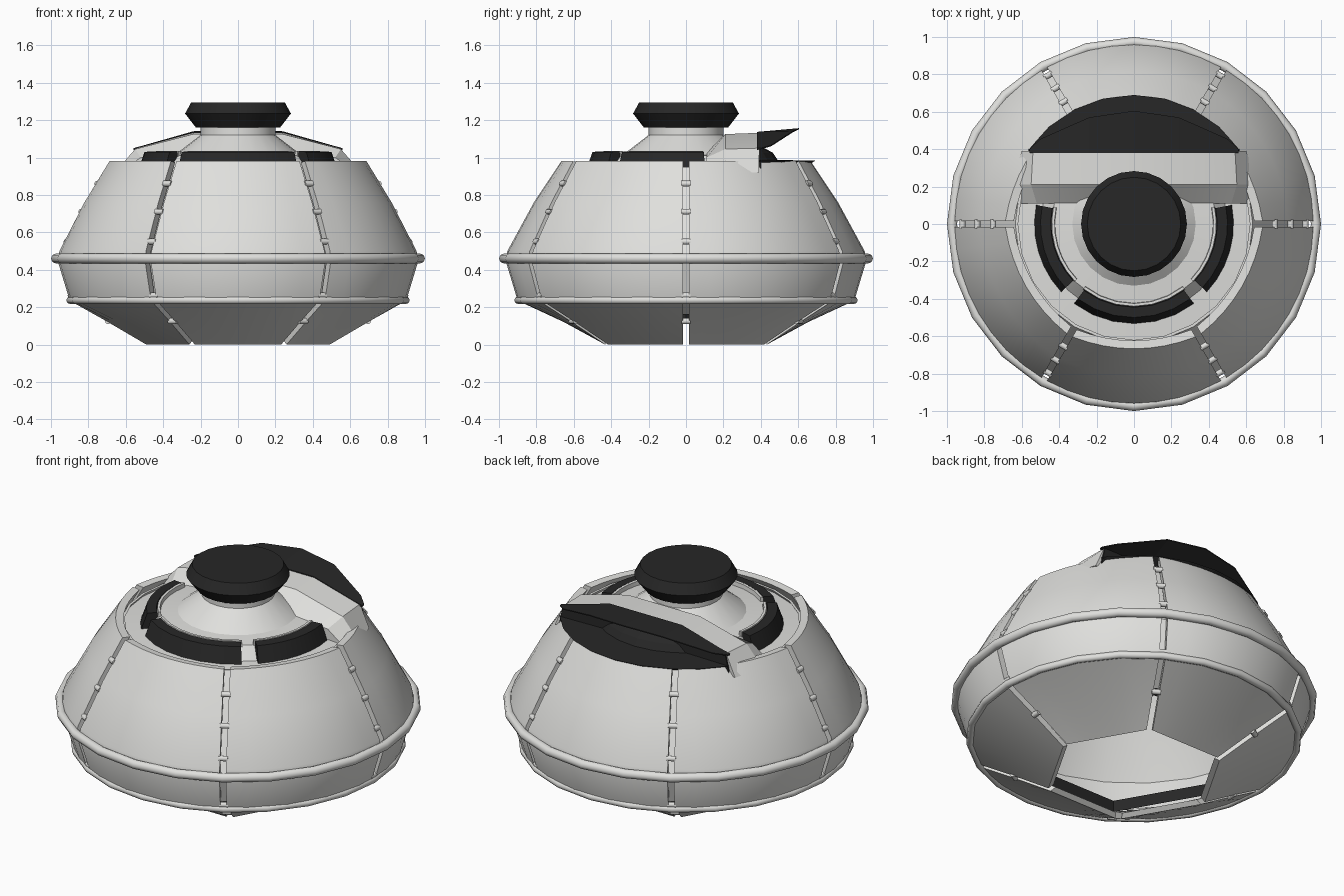
import bpy, bmesh, math
from math import sin, cos, radians, pi
from mathutils import Matrix

if "Cube" in bpy.data.objects:
    bpy.data.objects.remove(bpy.data.objects["Cube"])

def material(name, c):
    m = bpy.data.materials.new(name)
    m.diffuse_color = (*c, 1)
    m.use_nodes = True
    m.node_tree.nodes["Principled BSDF"].inputs["Base Color"].default_value = m.diffuse_color
    return m

LIGHT = material("light grey metal", (0.74, 0.74, 0.72))
DARK = material("black trim", (0.02, 0.02, 0.02))

def finish(name, bm, mat, smooth=32):
    bmesh.ops.remove_doubles(bm, verts=bm.verts, dist=1e-5)
    bmesh.ops.recalc_face_normals(bm, faces=bm.faces)
    me = bpy.data.meshes.new(name)
    bm.to_mesh(me)
    bm.free()
    me.materials.append(mat)
    ob = bpy.data.objects.new(name, me)
    bpy.context.collection.objects.link(ob)
    if smooth:
        bpy.ops.object.select_all(action='DESELECT')
        ob.select_set(True)
        bpy.context.view_layer.objects.active = ob
        bpy.ops.object.shade_smooth_by_angle(angle=radians(smooth))
    return ob

def loft(name, sections, mat, closed=False, smooth=32):
    """Skin closed cross-sections; cap the ends unless the loop is closed."""
    bm = bmesh.new()
    rows = [[bm.verts.new(p) for p in s] for s in sections]
    n = len(rows[0])
    pairs = list(zip(rows, rows[1:])) + ([(rows[-1], rows[0])] if closed else [])
    for a, b in pairs:
        for i in range(n):
            j = (i + 1) % n
            bm.faces.new((a[i], a[j], b[j], b[i]))
    if not closed:
        bm.faces.new(rows[0])
        bm.faces.new(rows[-1])
    return finish(name, bm, mat, smooth)

def revolve(name, prof, mat, a0=0, a1=360, n=24, smooth=32):
    full = a1 - a0 >= 360
    secs = []
    for k in range(n if full else n + 1):
        a = radians(a0 + (a1 - a0) * k / n)
        secs.append([(r * cos(a), r * sin(a), z) for r, z in prof])
    return loft(name, secs, mat, full, smooth)

# Six hull panels with open seams; round at the waist, hexagonal at the foot
# profile entries: radius at seam corner, height, hexagon amount
HULL = [(0.69, 0.98, 0.25), (0.822, 0.76, 0.08), (0.955, 0.5, 0), (0.965, 0.45, 0),
        (0.90, 0.235, 0), (0.70, 0.12, 0.5), (0.50, 0.0, 1),
        (0.47, 0.02, 1), (0.66, 0.14, 0.5), (0.86, 0.255, 0), (0.92, 0.46, 0),
        (0.782, 0.74, 0.08), (0.645, 0.975, 0.25)]

def hull_point(r, z, hexa, mid, t):
    off = t * (pi / 6 - math.asin(0.017 / r))
    rr = r * (1 - hexa + hexa * cos(pi / 6) / cos(off))
    return (rr * cos(mid + off), rr * sin(mid + off), z)

for p in range(6):
    mid = radians(30 + 60 * p)
    secs = [[hull_point(r, z, h, mid, k / 4 - 1) for r, z, h in HULL] for k in range(9)]
    loft(f"hull_panel_{p + 1}", secs, LIGHT, smooth=40)

# Liner behind the seams, with a dark skirt at its foot
revolve("hull_liner", [(0.635, 0.95), (0.77, 0.73), (0.91, 0.46), (0.85, 0.26), (0.67, 0.16),
                       (0.665, 0.17), (0.835, 0.27), (0.895, 0.46), (0.755, 0.73), (0.62, 0.95)], LIGHT)
revolve("liner_skirt", [(0.655, 0.14), (0.655, 0.20), (0.645, 0.20), (0.645, 0.13)], DARK, n=6, smooth=0)

# Two waist rings
def ring(name, R, z, r):
    revolve(name, [(R + r * cos(i * pi / 4), z + r * sin(i * pi / 4)) for i in range(8)], LIGHT, smooth=50)

ring("upper_ring", 0.973, 0.46, 0.027)
ring("lower_ring", 0.897, 0.237, 0.021)

# Pins bridging the seams
bm = bmesh.new()
for s in range(6):
    a = radians(60 * s)
    for r, z in ((0.753, 0.86), (0.838, 0.71), (0.917, 0.55), (0.895, 0.262), (0.695, 0.125)):
        m = (Matrix.Translation((r * cos(a), r * sin(a), z)) @ Matrix.Rotation(a, 4, 'Z')
             @ Matrix.Rotation(pi / 2, 4, 'X'))
        bmesh.ops.create_cone(bm, cap_ends=True, segments=8, radius1=0.016, radius2=0.016,
                              depth=0.05, matrix=m)
finish("seam_pins", bm, LIGHT, 50)

# Deck with the raised centre and neck
revolve("deck", [(0, 0.90), (0.645, 0.90), (0.645, 0.93), (0.50, 0.94), (0.44, 1.01), (0.33, 1.02),
                 (0.20, 1.12), (0.20, 1.17), (0, 1.17)], LIGHT)

# Top knob
revolve("top_knob", [(0, 1.16), (0.225, 1.16), (0.283, 1.235), (0.25, 1.295), (0, 1.295)],
        DARK, smooth=20)

# Band of dark windows round the front and sides
for i, (a0, a1) in enumerate(((169, 223), (233, 307), (317, 371))):
    revolve(f"window_{i + 1}", [(0.43, 0.93), (0.535, 0.93), (0.50, 1.03), (0.445, 1.033)],
            DARK, a0, a1, 6)
    revolve(f"window_rim_{i + 1}", [(0.42, 0.98), (0.445, 0.98), (0.44, 1.036), (0.425, 1.036)],
            LIGHT, a0 - 1, a1 + 1, 6)

# Raised rear roof
def roof_section(y, low, edge, z_edge, top):
    half = [(low, 0.92), (edge, z_edge), (0.24, top)]
    return [(x, y, z) for x, z in half] + [(-x, y, z) for x, z in reversed(half)]

loft("rear_roof", [roof_section(0.11, 0.63, 0.52, 1.0, 1.025),
                   roof_section(0.21, 0.66, 0.55, 1.045, 1.125),
                   roof_section(0.39, 0.60, 0.54, 1.05, 1.132)], LIGHT, smooth=25)

# Dark rear visor: a wedge from the roof edge out to a thin tip
half = [(0.56, 0.40, 1.05, 1.05), (0.5, 0.455, 1.064, 1.066), (0.24, 0.57, 1.137, 1.14),
        (0, 0.605, 1.137, 1.157)]
stations = half + [(-x, y, zr, zt) for x, y, zr, zt in half[-2::-1]]
loft("rear_visor", [[(x, 0.38, zr), (x, y, zt), (x, y, zt - 0.006), (x, 0.38, 1.04)]
                    for x, y, zr, zt in stations], DARK, smooth=0)

# Dark rear window wall and sill under the visor
wall = [(0.57, 0.92), (0.54, 1.05), (0.24, 1.125), (-0.24, 1.125), (-0.54, 1.05), (-0.57, 0.92)]
loft("rear_window", [[(x, y, z) for x, z in wall] for y in (0.385, 0.40)], DARK, smooth=0)
revolve("rear_sill", [(0.42, 0.94), (0.62, 0.94), (0.685, 0.979), (0.69, 0.983), (0.49, 0.987),
                      (0.465, 1.025), (0.42, 1.05)], DARK, 35, 145, 8, 0)
